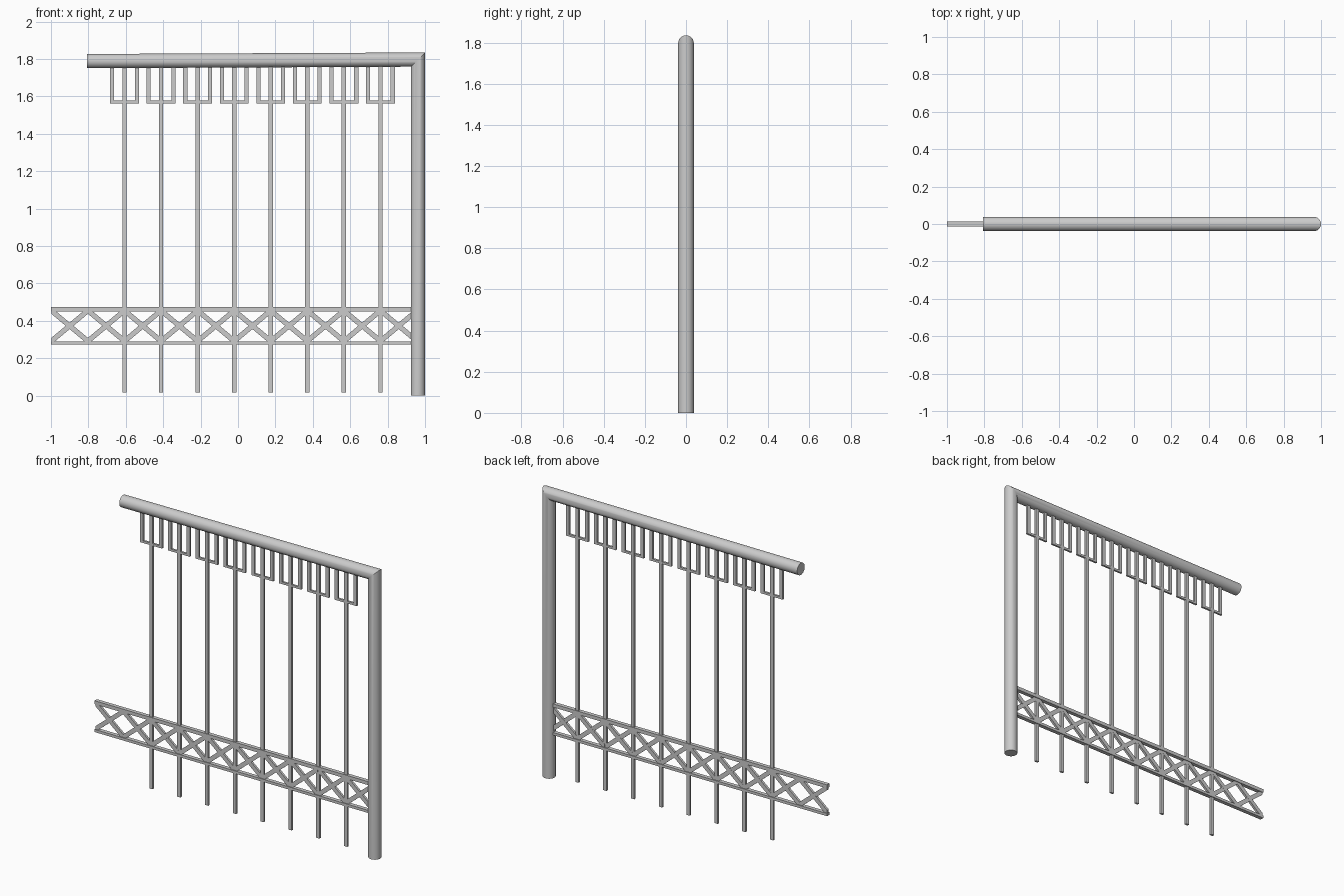
import bpy, bmesh, math

if "Cube" in bpy.data.objects:
    bpy.data.objects.remove(bpy.data.objects["Cube"])


def finish(name, bm):
    bmesh.ops.recalc_face_normals(bm, faces=bm.faces)
    me = bpy.data.meshes.new(name)
    bm.to_mesh(me)
    bm.free()
    ob = bpy.data.objects.new(name, me)
    bpy.context.collection.objects.link(ob)
    return ob


def prism(bm, outline, depth):
    """Extrude an x-z outline evenly to both sides of y = 0."""
    front = [bm.verts.new((x, -depth / 2, z)) for x, z in outline]
    back = [bm.verts.new((x, depth / 2, z)) for x, z in outline]
    bm.faces.new(front)
    bm.faces.new(back[::-1])
    n = len(outline)
    for i in range(n):
        j = (i + 1) % n
        bm.faces.new((front[i], back[i], back[j], front[j]))


def box(bm, x0, x1, z0, z1, depth):
    prism(bm, [(x0, z0), (x1, z0), (x1, z1), (x0, z1)], depth)


# Round post and handrail, joined with a mitre
R, SIDES = 0.038, 40
POST_X = 1 - R
bm = bmesh.new()
rings = [[], [], []]
for i in range(SIDES):
    a = 2 * math.pi * i / SIDES
    c, y = R * math.cos(a), R * math.sin(a)
    rings[0].append(bm.verts.new((POST_X + c, y, 0)))
    rings[1].append(bm.verts.new((POST_X + c, y, 1.797 + c)))
    rings[2].append(bm.verts.new((-0.808, y, 1.789 + c)))
for lo, hi in zip(rings, rings[1:]):
    for i in range(SIDES):
        j = (i + 1) % SIDES
        bm.faces.new((lo[i], lo[j], hi[j], hi[i]))
bm.faces.new(rings[0])
bm.faces.new(rings[2])
tube = finish("post_and_handrail", bm)
bpy.context.view_layer.objects.active = tube
tube.select_set(True)
bpy.ops.object.shade_smooth_by_angle(angle=math.radians(30))

PITCH = 0.1955
FIRST = -0.607
END = 0.928
TOP = 1.765

# Flat balusters and the U-shaped brackets around their tops
bars, brackets = bmesh.new(), bmesh.new()
for k in range(8):
    x = FIRST + k * PITCH
    box(bars, x - 0.0115, x + 0.0115, 0.016, TOP, 0.014)
    o, i = 0.077, 0.055
    prism(brackets, [(x - o, TOP), (x - o, 1.563), (x + o, 1.563), (x + o, TOP),
                     (x + i, TOP), (x + i, 1.577), (x - i, 1.577), (x - i, TOP)], 0.013)
finish("balusters", bars)
finish("top_brackets", brackets)

# Lower horizontal rails
bm = bmesh.new()
box(bm, -1, END, 0.451, 0.473, 0.025)
box(bm, -1, END, 0.274, 0.291, 0.025)
finish("lower_rails", bm)

# Crossed lattice between the lower rails, cut off at the post
bm = bmesh.new()
H = 0.0175
for k in range(10):
    x0 = max(-1, FIRST + (k - 2) * PITCH)
    x1 = min(x0 + PITCH, END)
    t = (x1 - x0) / PITCH
    for za, zb, d in ((0.292, 0.455, 0.0155), (0.455, 0.292, 0.0145)):
        ze = za + (zb - za) * t
        prism(bm, [(x0, za - H), (x1, ze - H), (x1, ze + H), (x0, za + H)], d)
finish("lattice", bm)
